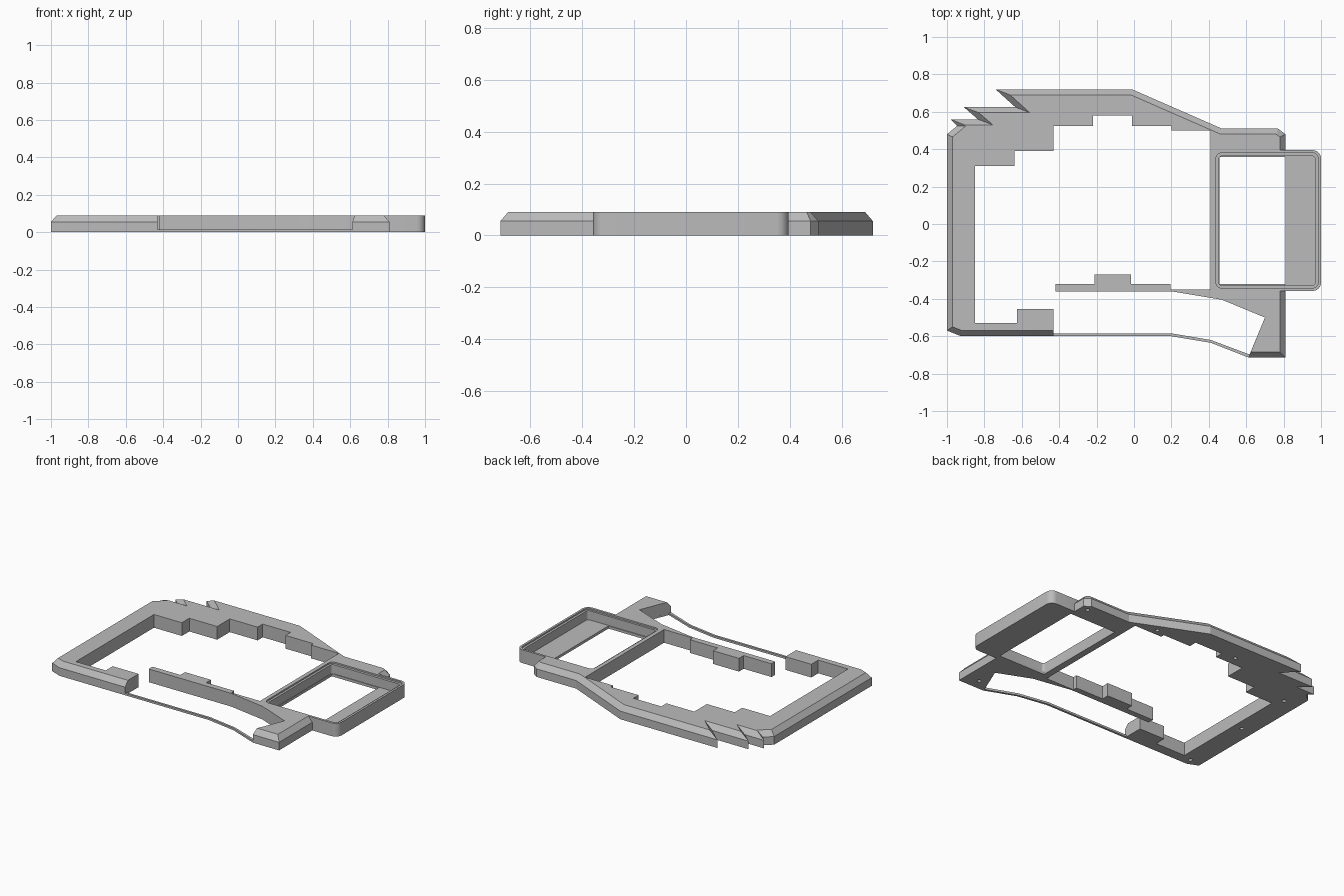
import bpy
import bmesh
from math import cos, sin, pi
from mathutils import Vector

if "Cube" in bpy.data.objects:
    bpy.data.objects.remove(bpy.data.objects["Cube"], do_unlink=True)

HEIGHT, SHOULDER, BEVEL = 0.09, 0.055, 0.03

grey = bpy.data.materials.new("plain grey")
grey.use_nodes = True
grey.diffuse_color = (0.5, 0.5, 0.5, 1)
grey.node_tree.nodes["Principled BSDF"].inputs["Base Color"].default_value = (0.5, 0.5, 0.5, 1)


def inset(points, d):
    """Mitred inward offset of a counter-clockwise outline."""
    result = []
    for i, p in enumerate(points):
        p = Vector(p)
        a = (p - Vector(points[i - 1])).normalized()
        b = (Vector(points[(i + 1) % len(points)]) - p).normalized()
        na, nb = Vector((-a.y, a.x)), Vector((-b.y, b.x))
        result.append(p + (na + nb) * d / (1 + na.dot(nb)))
    return result


def loft(name, layers):
    """Closed solid through a stack of (outline, z) layers."""
    bm = bmesh.new()
    rings = [[bm.verts.new((p[0], p[1], z)) for p in pts] for pts, z in layers]
    n = len(rings[0])
    for low, high in zip(rings, rings[1:]):
        for i in range(n):
            j = (i + 1) % n
            bm.faces.new((low[i], low[j], high[j], high[i]))
    bm.faces.new(rings[0][::-1])
    bm.faces.new(rings[-1])
    bmesh.ops.recalc_face_normals(bm, faces=bm.faces[:])
    mesh = bpy.data.meshes.new(name)
    bm.to_mesh(mesh)
    bm.free()
    mesh.materials.append(grey)
    obj = bpy.data.objects.new(name, mesh)
    bpy.context.collection.objects.link(obj)
    return obj


def prism(name, points, z0, z1):
    return loft(name, [(points, z0), (points, z1)])


def rounded(x0, x1, y0, y1, r, steps=6):
    """Rounded rectangle outline."""
    centres = [(x1 - r, y1 - r), (x0 + r, y1 - r), (x0 + r, y0 + r), (x1 - r, y0 + r)]
    return [(cx + r * cos(a), cy + r * sin(a))
            for k, (cx, cy) in enumerate(centres)
            for a in [(k + s / steps) * pi / 2 for s in range(steps + 1)]]


def combine(target, other, operation):
    mod = target.modifiers.new(operation, 'BOOLEAN')
    mod.operation, mod.solver, mod.object = operation, 'EXACT', other
    bpy.context.view_layer.objects.active = target
    bpy.ops.object.modifier_apply(modifier=mod.name)
    bpy.data.objects.remove(other, do_unlink=True)


# Outer shell with a sloped shoulder and slanted teeth at the back
outline = [(-1, -0.57), (-0.925, -0.6), (0.2, -0.6), (0.41, -0.635), (0.615, -0.715),
           (0.81, -0.715), (0.81, 0.48), (0.77, 0.51), (0.47, 0.51), (-0.01, 0.72),
           (-0.74, 0.72), (-0.635, 0.625), (-0.91, 0.625), (-0.835, 0.56),
           (-0.98, 0.56), (-0.945, 0.525), (-1, 0.48)]
frame = loft("case_frame", [(outline, 0), (outline, SHOULDER),
                            (inset(outline, BEVEL), HEIGHT)])

# Side box
combine(frame, prism("side_box", rounded(0.425, 1, -0.358, 0.395, 0.045), 0, HEIGHT), 'UNION')

# Stepped main opening, wrapping around the inner bar
opening = [(-0.85, 0.31), (-0.64, 0.31), (-0.64, 0.39), (-0.43, 0.39), (-0.43, 0.525),
           (-0.22, 0.525), (-0.22, 0.58), (-0.01, 0.58), (-0.01, 0.525), (0.2, 0.525),
           (0.2, 0.5), (0.41, 0.5), (0.41, -0.35), (0.195, -0.35), (0.195, -0.32),
           (-0.015, -0.32), (-0.015, -0.27), (-0.21, -0.27), (-0.21, -0.32),
           (-0.42, -0.32), (-0.42, -0.36), (0.2, -0.36), (0.47, -0.405), (0.7, -0.5),
           (0.618, -0.698), (0.41, -0.62), (0.2, -0.585), (-0.43, -0.585),
           (-0.43, -0.455), (-0.625, -0.455), (-0.625, -0.53), (-0.85, -0.53)]
combine(frame, prism("opening_cutter", opening, -0.1, 0.2), 'DIFFERENCE')

# Lower the front strip to a thin rail
rail = [(-0.43, -0.8), (0.61, -0.8), (0.61, -0.717), (0.655, -0.61), (-0.43, -0.5)]
combine(frame, prism("rail_cutter", rail, 0.014, 0.2), 'DIFFERENCE')

# Side box lip, pocket and window
combine(frame, prism("lip_cutter", rounded(0.438, 0.985, -0.342, 0.38, 0.03), 0.08, 0.2), 'DIFFERENCE')
combine(frame, prism("pocket_cutter", rounded(0.453, 0.97, -0.328, 0.363, 0.018), 0.018, 0.2), 'DIFFERENCE')
combine(frame, prism("window_cutter", rounded(0.456, 0.81, -0.322, 0.358, 0.005, 2), -0.1, 0.05), 'DIFFERENCE')

# Blind screw holes in the underside
for x, y in [(0.71, -0.64), (0.76, 0.46), (0.27, 0.545), (-0.32, 0.59),
             (-0.89, 0.38), (-0.91, -0.05), (-0.915, -0.55)]:
    r = 0.013
    combine(frame, prism("screw_cutter", rounded(x - r, x + r, y - r, y + r, r * 0.999, 4),
                         -0.05, 0.045), 'DIFFERENCE')

bpy.ops.object.select_all(action='DESELECT')
frame.select_set(True)
bpy.context.view_layer.objects.active = frame
bpy.ops.object.shade_smooth_by_angle(angle=pi / 9)
